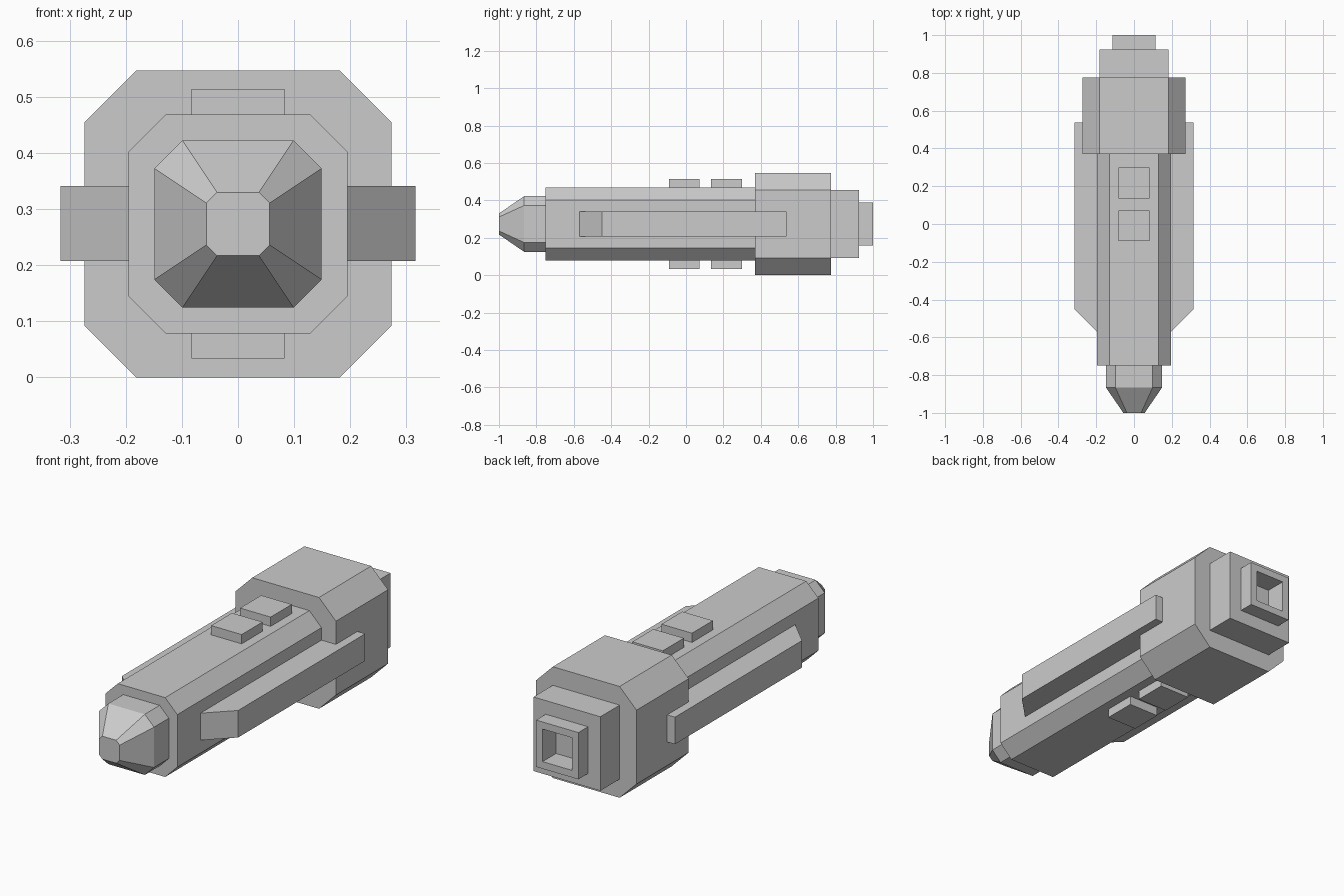
import bpy
import bmesh

cube = bpy.data.objects.get("Cube")
if cube:
    bpy.data.objects.remove(cube, do_unlink=True)

MID_Z = 0.2735

grey = bpy.data.materials.new("light grey")
grey.use_nodes = True
colour = (0.6, 0.6, 0.6, 1)
grey.diffuse_color = colour
grey.node_tree.nodes["Principled BSDF"].inputs["Base Color"].default_value = colour


def section(half, cut):
    """Square outline with optional corner cuts."""
    if not cut:
        return [(half, -half), (half, half), (-half, half), (-half, -half)]
    c = half - cut
    return [(half, -c), (half, c), (c, half), (-c, half),
            (-half, c), (-half, -c), (-c, -half), (c, -half)]


def finish(name, bm):
    bmesh.ops.recalc_face_normals(bm, faces=bm.faces)
    mesh = bpy.data.meshes.new(name)
    bm.to_mesh(mesh)
    bm.free()
    mesh.materials.append(grey)
    obj = bpy.data.objects.new(name, mesh)
    bpy.context.collection.objects.link(obj)
    return obj


def loft(name, stations):
    """Join square sections given as (y, half width, corner cut)."""
    bm = bmesh.new()
    rings = [[bm.verts.new((x, y, MID_Z + z)) for x, z in section(half, cut)]
             for y, half, cut in stations]
    for a, b in zip(rings, rings[1:]):
        for i in range(len(a)):
            j = (i + 1) % len(a)
            bm.faces.new((a[i], a[j], b[j], b[i]))
    bm.faces.new(rings[0])
    bm.faces.new(rings[-1])
    return finish(name, bm)


def prism(name, outline, z0, z1):
    """Extrude an outline in x and y between two heights."""
    bm = bmesh.new()
    face = bm.faces.new([bm.verts.new((x, y, z0)) for x, y in outline])
    top = bmesh.ops.extrude_face_region(bm, geom=[face])["geom"]
    verts = [v for v in top if isinstance(v, bmesh.types.BMVert)]
    bmesh.ops.translate(bm, verts=verts, vec=(0, 0, z1 - z0))
    return finish(name, bm)


# Main hull, tapered nose and wide rear collar
loft("body", [(-0.75, 0.195, 0.066), (0.38, 0.195, 0.066)])
loft("nose", [(-1, 0.0565, 0.019), (-0.865, 0.149, 0.05), (-0.74, 0.149, 0.05)])
loft("rear_collar", [(0.37, 0.2735, 0.092), (0.775, 0.2735, 0.092)])

# Stepped tail with a square recess in its end
loft("tail", [(0.765, 0.182, 0), (0.925, 0.182, 0), (0.925, 0.115, 0),
              (1, 0.115, 0), (1, 0.08, 0), (0.895, 0.08, 0)])

# Side rails with a slanted front
for side, label in ((1, "left"), (-1, "right")):
    rail = [(0.18, -0.57), (0.195, -0.57), (0.316, -0.45), (0.316, 0.537), (0.18, 0.537)]
    prism(label + "_rail", [(side * x, y) for x, y in rail], 0.208, 0.341)

# Raised pads on the top and underside
for y0, y1, label in ((-0.09, 0.072, "front"), (0.135, 0.299, "rear")):
    outline = [(-0.083, y0), (0.083, y0), (0.083, y1), (-0.083, y1)]
    prism(label + "_top_pad", outline, 0.46, 0.514)
    prism(label + "_bottom_pad", outline, 0.034, 0.09)
